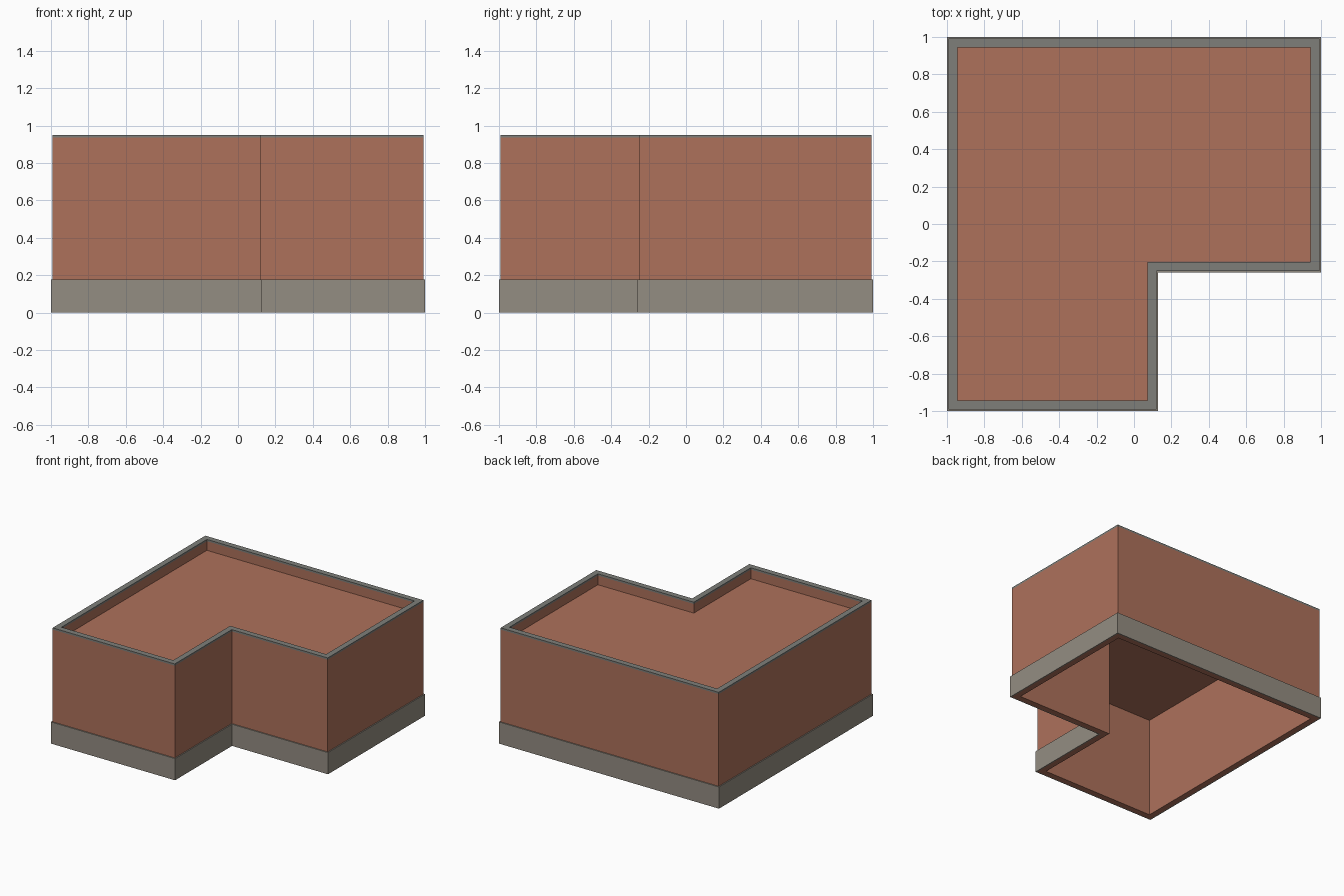
import bpy, bmesh

if "Cube" in bpy.data.objects:
    bpy.data.objects.remove(bpy.data.objects["Cube"])

HALF = 1.0             # plinth half width
NX, NY = 0.128, -0.26  # plinth inner corner of the L
FACE = 0.009           # wall setback from plinth
INNER = 0.056          # inner wall face setback


def material(name, rgb):
    m = bpy.data.materials.new(name)
    m.diffuse_color = (*rgb, 1)
    m.use_nodes = True
    m.node_tree.nodes["Principled BSDF"].inputs["Base Color"].default_value = m.diffuse_color
    return m


def outline(d):
    """L-shaped footprint, inset by d on every side."""
    h, x, y = HALF - d, NX - d, NY + d
    return [(-h, -h), (x, -h), (x, y), (h, y), (h, h), (-h, h)]


def finish(name, bm, mat):
    bmesh.ops.recalc_face_normals(bm, faces=bm.faces)
    me = bpy.data.meshes.new(name)
    bm.to_mesh(me)
    bm.free()
    me.materials.append(mat)
    bpy.context.collection.objects.link(bpy.data.objects.new(name, me))


def ring(name, d_out, d_in, z0, z1, mat):
    """Hollow L-shaped band between two insets."""
    bm = bmesh.new()
    loops = [[bm.verts.new((x, y, z)) for x, y in outline(d)]
             for d, z in ((d_out, z0), (d_out, z1), (d_in, z1), (d_in, z0))]
    for k in range(4):
        a, b = loops[k], loops[(k + 1) % 4]
        for i in range(6):
            j = (i + 1) % 6
            bm.faces.new((a[i], a[j], b[j], b[i]))
    finish(name, bm, mat)


def slab(name, d, z0, z1, mat):
    """Solid L-shaped plate."""
    bm = bmesh.new()
    face = bm.faces.new([bm.verts.new((x, y, z0)) for x, y in outline(d)])
    geo = bmesh.ops.extrude_face_region(bm, geom=[face], use_keep_orig=True)["geom"]
    bmesh.ops.translate(bm, vec=(0, 0, z1 - z0),
                        verts=[g for g in geo if isinstance(g, bmesh.types.BMVert)])
    finish(name, bm, mat)


brick = material("brick", (0.42, 0.165, 0.105))
stone = material("stone", (0.296, 0.266, 0.223))
cap = material("cap", (0.21, 0.212, 0.195))

# Walls, open underneath, with a sunken flat roof
ring("walls", FACE, INNER, 0, 0.935, brick)
slab("roof_slab", INNER, 0.82, 0.86, brick)
# Stone base band and parapet cap
ring("plinth", 0, FACE, 0, 0.178, stone)
ring("coping", FACE, INNER, 0.935, 0.95, cap)
